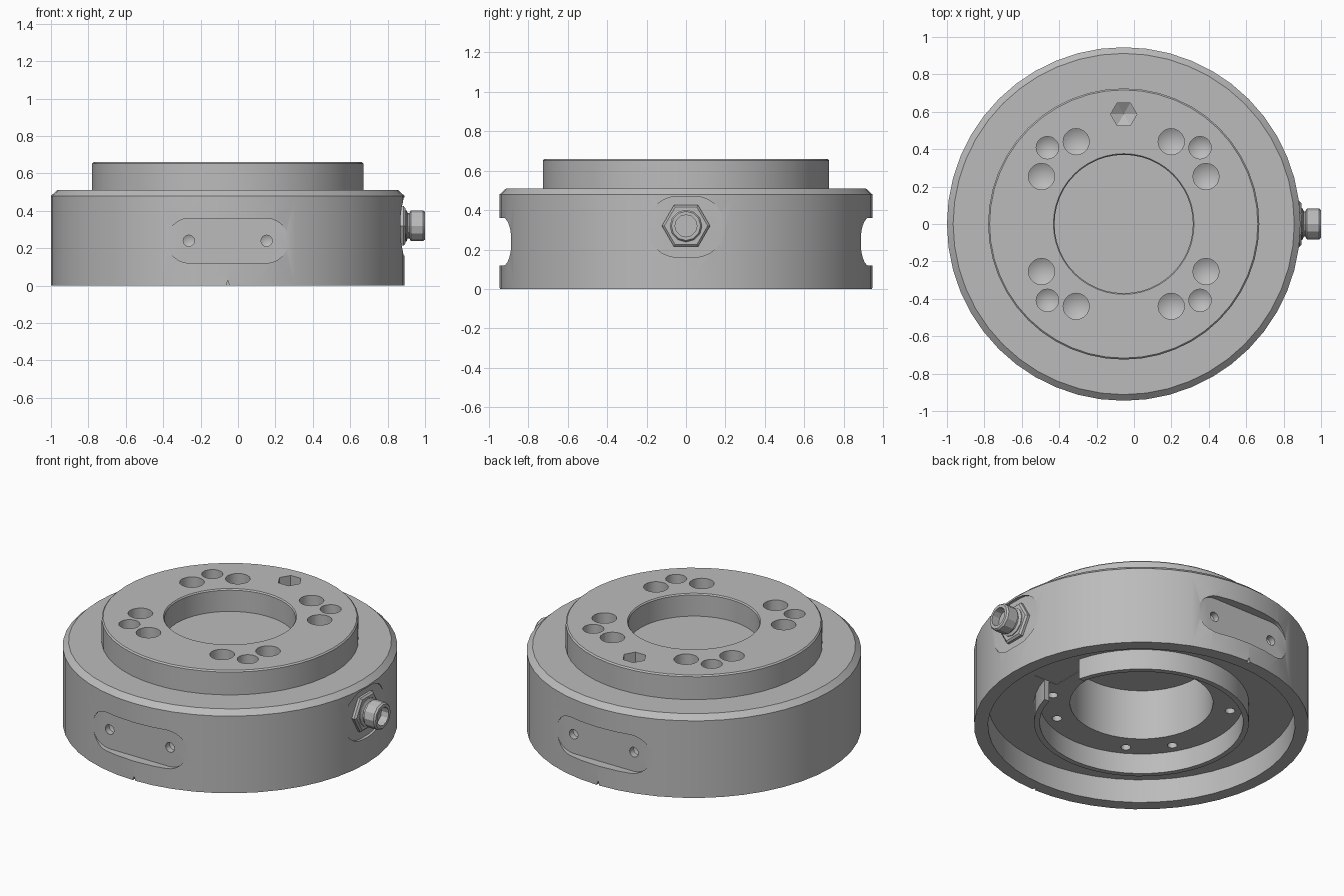
import bpy
import bmesh
from math import pi, cos, sin, radians
from mathutils import Matrix

old = bpy.data.objects.get("Cube")
if old:
    bpy.data.objects.remove(old, do_unlink=True)

CX = -0.055  # axis of the round housing

metal = bpy.data.materials.new("grey metal")
metal.use_nodes = True
grey = (0.5, 0.5, 0.5, 1)
metal.diffuse_color = grey
metal.node_tree.nodes["Principled BSDF"].inputs["Base Color"].default_value = grey


def finish(bm, name, matrix):
    bmesh.ops.remove_doubles(bm, verts=bm.verts, dist=1e-5)
    bmesh.ops.transform(bm, matrix=matrix, verts=bm.verts)
    bmesh.ops.recalc_face_normals(bm, faces=bm.faces)
    mesh = bpy.data.meshes.new(name)
    bm.to_mesh(mesh)
    bm.free()
    mesh.materials.append(metal)
    obj = bpy.data.objects.new(name, mesh)
    bpy.context.collection.objects.link(obj)
    return obj


def lathe(name, profile, matrix, steps):
    """Spin (radius, height) points, from axis to axis, round local z."""
    bm = bmesh.new()
    verts = [bm.verts.new((r, 0, z)) for r, z in profile]
    edges = [bm.edges.new(pair) for pair in zip(verts, verts[1:])]
    bmesh.ops.spin(bm, geom=verts + edges, cent=(0, 0, 0), axis=(0, 0, 1),
                   angle=2 * pi, steps=steps, use_merge=True)
    return finish(bm, name, matrix)


def prism(name, points, height, matrix):
    """Extrude a flat outline along local z."""
    bm = bmesh.new()
    face = bm.faces.new([bm.verts.new((x, y, 0)) for x, y in points])
    out = bmesh.ops.extrude_face_region(bm, geom=[face])
    top = [v for v in out["geom"] if isinstance(v, bmesh.types.BMVert)]
    bmesh.ops.translate(bm, verts=top, vec=(0, 0, height))
    return finish(bm, name, matrix)


def stadium(half_width, radius, n=12):
    d = half_width - radius
    angles = [pi * i / n - pi / 2 for i in range(n + 1)]
    right = [(d + radius * cos(a), radius * sin(a)) for a in angles]
    return right + [(-x, -y) for x, y in right]


def cut(target, cutter):
    cutter.hide_render = True
    mod = target.modifiers.new("cut", 'BOOLEAN')
    mod.operation = 'DIFFERENCE'
    mod.solver = 'EXACT'
    mod.object = cutter
    bpy.context.view_layer.objects.active = target
    bpy.ops.object.modifier_apply(modifier=mod.name)
    bpy.data.objects.remove(cutter, do_unlink=True)


def smooth(obj):
    bpy.ops.object.select_all(action='DESELECT')
    obj.select_set(True)
    bpy.context.view_layer.objects.active = obj
    bpy.ops.object.shade_smooth_by_angle(angle=radians(25))


def upright(x=0, y=0, z=0):
    return Matrix.Translation((CX + x, y, z))


def outward(angle, distance, z):
    """Local z points away from the housing axis, local y points up."""
    return (upright() @ Matrix.Rotation(angle, 4, 'Z')
            @ Matrix.Translation((distance, 0, z))
            @ Matrix.Rotation(pi / 2, 4, 'Z') @ Matrix.Rotation(pi / 2, 4, 'X'))


def drill(radius, bottom, top, tip):
    return [(0, bottom - tip), (radius, bottom), (radius, top), (0, top)]


# Housing: chamfered drum, raised flange, closed bore and hollow underside
housing = lathe("housing", [
    (0, 0.52), (0.37, 0.52), (0.37, 0.652), (0.376, 0.66), (0.717, 0.66),
    (0.725, 0.652), (0.725, 0.51), (0.912, 0.51), (0.945, 0.48), (0.945, 0),
    (0.867, 0), (0.867, 0.147), (0.607, 0.147), (0.607, 0.02), (0.575, 0.02),
    (0.575, 0.147), (0.404, 0.147), (0.404, 0.46), (0, 0.46)], upright(), 48)

# Gap in the underside ring for the cable
cut(housing, prism("ring_gap", [(0.5, -0.15), (0.66, -0.15), (0.66, 0.15), (0.5, 0.15)],
                   0.16, upright(z=-0.01)))

# Flange bolt holes with small threaded holes below, and pin holes between
for quarter in range(4):
    for step in (30, 60):
        a = radians(quarter * 90 + step)
        x, y = 0.508 * cos(a), 0.508 * sin(a)
        cut(housing, lathe("bolt_hole", drill(0.07, 0.42, 0.7, 0.04), upright(x, y), 20))
        cut(housing, lathe("thread_hole", [(0, 0.1), (0.028, 0.1), (0.028, 0.28), (0, 0.3)],
                           upright(x, y), 16))
    a = radians(quarter * 90 + 45)
    cut(housing, lathe("pin_hole", drill(0.06, 0.52, 0.7, 0.04),
                       upright(0.577 * cos(a), 0.577 * sin(a)), 20))

# Six-sided locating hole
cut(housing, lathe("locating_hole", drill(0.07, 0.54, 0.7, 0.04), upright(0, 0.587), 6))

# Front and back slots with screw holes and a small index notch
for angle in (-pi / 2, pi / 2):
    cut(housing, prism("slot", stadium(0.325, 0.12), 0.2, outward(angle, 0.888, 0.24)))
    for side in (-0.208, 0.208):
        place = outward(angle, 0.83, 0.24) @ Matrix.Translation((side, 0, 0))
        cut(housing, lathe("screw_hole", drill(0.03, 0.02, 0.2, 0.015), place, 16))
    cut(housing, prism("index_notch", [(-0.012, -0.01), (0.012, -0.01), (0, 0.028)],
                       0.1, outward(angle, 0.925, 0)))

# Side pocket for the connector
cut(housing, prism("connector_pocket", stadium(0.197, 0.155), 0.2, outward(0, 0.925, 0.315)))
smooth(housing)

# Connector: hex nut, neck and hollow barrel
seat = outward(0, 0.915, 0.32)
lathe("connector_nut", [(0, 0), (0.122, 0), (0.122, 0.025), (0.11, 0.035), (0, 0.035)], seat, 6)
barrel = lathe("connector_barrel", [
    (0, 0.02), (0.085, 0.02), (0.085, 0.04), (0.068, 0.048), (0.068, 0.056), (0.082, 0.064),
    (0.082, 0.13), (0.074, 0.14), (0.056, 0.14), (0.056, 0.09), (0, 0.09)], seat, 12)
smooth(barrel)
